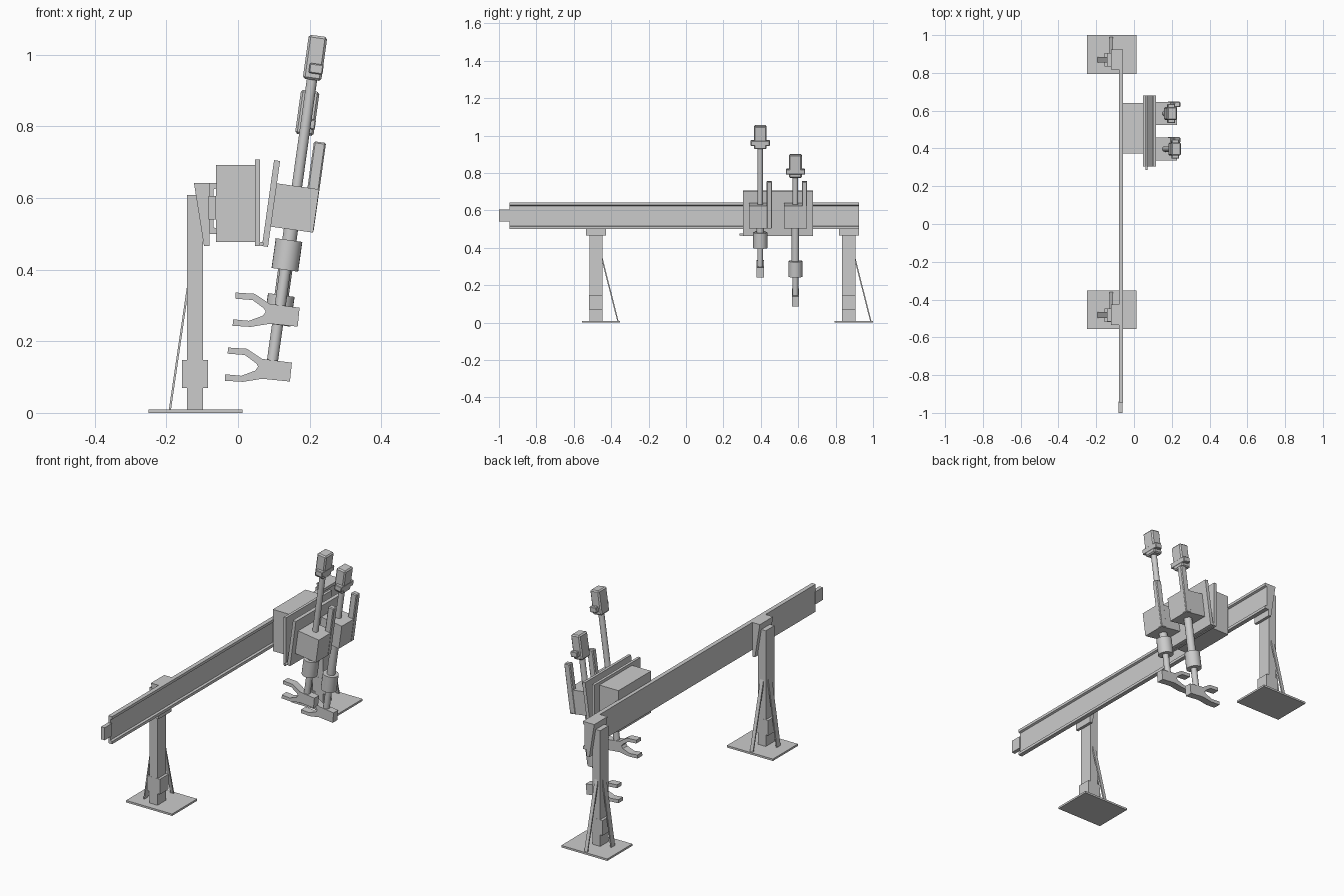
import bpy, bmesh, math
from mathutils import Matrix, Vector

if "Cube" in bpy.data.objects:
    bpy.data.objects.remove(bpy.data.objects["Cube"])

I = Matrix.Identity(4)
# Tilted frame of the arms: origin at the hinge, leaning 8 degrees towards +x
HINGE = Matrix.Translation((0.067, 0, 0.466)) @ Matrix.Rotation(math.radians(8), 4, 'Y')


def finish(bm, name, m):
    bmesh.ops.recalc_face_normals(bm, faces=bm.faces)
    mesh = bpy.data.meshes.new(name)
    bm.to_mesh(mesh)
    bm.free()
    ob = bpy.data.objects.new(name, mesh)
    bpy.context.collection.objects.link(ob)
    ob.matrix_world = m
    return ob


def box(name, x, y, z, m=I, bevel=0):
    bm = bmesh.new()
    size = (x[1] - x[0], y[1] - y[0], z[1] - z[0])
    mid = ((x[0] + x[1]) / 2, (y[0] + y[1]) / 2, (z[0] + z[1]) / 2)
    bmesh.ops.create_cube(bm, size=1, matrix=Matrix.Translation(mid) @ Matrix.Diagonal((*size, 1)))
    ob = finish(bm, name, m)
    if bevel:
        mod = ob.modifiers.new("bevel", 'BEVEL')
        mod.width, mod.segments = bevel, 1
    return ob


def prism(name, pts, y0, y1, m=I):
    """Profile in the xz plane, extruded along y."""
    bm = bmesh.new()
    f = bm.faces.new([bm.verts.new((x, y0, z)) for x, z in pts])
    ext = bmesh.ops.extrude_face_region(bm, geom=[f])
    verts = [v for v in ext['geom'] if isinstance(v, bmesh.types.BMVert)]
    bmesh.ops.translate(bm, verts=verts, vec=(0, y1 - y0, 0))
    return finish(bm, name, m)


def rod(name, a, b, r, m=I, sides=24):
    a, b = Vector(a), Vector(b)
    d = b - a
    bm = bmesh.new()
    bmesh.ops.create_cone(bm, cap_ends=True, segments=sides, radius1=r, radius2=r, depth=d.length,
                          matrix=Matrix.Translation((a + b) / 2) @ d.to_track_quat('Z', 'Y').to_matrix().to_4x4())
    ob = finish(bm, name, m)
    bpy.ops.object.select_all(action='DESELECT')
    ob.select_set(True)
    bpy.context.view_layer.objects.active = ob
    bpy.ops.object.shade_smooth_by_angle(angle=math.radians(40))
    return ob


# Two support stands
for i, yc in enumerate((-0.482, 0.870)):
    n = f"_{i + 1}"
    box("base_plate" + n, (-0.25, 0.013), (yc - 0.075, yc + 0.13), (0, 0.01))
    box("post" + n, (-0.143, -0.098), (yc - 0.035, yc + 0.035), (0.01, 0.608))
    box("post_sleeve" + n, (-0.157, -0.084), (yc - 0.0355, yc + 0.0355), (0.07, 0.148))
    prism("beam_bracket" + n, [(-0.123, 0.642), (-0.080, 0.642), (-0.080, 0.466), (-0.095, 0.466)],
          yc - 0.053, yc + 0.055)
    # flat diagonal braces, one behind and one at the side
    prism("rear_brace" + n, [(-0.143, 0.35), (-0.143, 0.31), (-0.187, 0.01), (-0.193, 0.01)],
          yc - 0.015, yc + 0.015)
    turn = Matrix.Translation((-0.121, yc, 0)) @ Matrix.Rotation(math.radians(90), 4, 'Z')
    prism("side_brace" + n, [(0.035, 0.35), (0.035, 0.32), (0.114, 0.01), (0.121, 0.01)],
          -0.009, 0.009, turn)

# Channel beam with rails along its top and bottom edges, and the end block
prism("beam", [(-0.080, 0.50), (-0.058, 0.50), (-0.058, 0.514), (-0.068, 0.518), (-0.068, 0.624),
               (-0.058, 0.628), (-0.058, 0.642), (-0.080, 0.642)], -0.945, 0.925)
box("beam_end_block", (-0.082, -0.062), (-1.0, -0.94), (0.54, 0.605))

# Carriage with its fixed plate and hinged plate
box("carriage", (-0.062, 0.047), (0.373, 0.64), (0.477, 0.692))
box("fixed_plate", (0.047, 0.061), (0.305, 0.68), (0.466, 0.707))
box("hinged_plate", (0, 0.017), (0.305, 0.68), (0, 0.242), HINGE)
rod("hinge_pin", (0.066, 0.287, 0.472), (0.066, 0.68, 0.472), 0.006, sides=12)

# Gripper side profile
GRIP = [(-0.055, -0.139), (-0.002, -0.135), (0.044, -0.157), (0.128, -0.156), (0.130, -0.209),
        (0.052, -0.212), (0.0, -0.228), (-0.050, -0.232), (-0.052, -0.214), (-0.007, -0.212),
        (0.030, -0.192), (0.036, -0.180), (0.030, -0.172), (-0.005, -0.153), (-0.053, -0.156)]
AXIS = 0.0735

# Two sliding gripper arms; the second one is lowered
for i, (yc, drop) in enumerate(((0.397, 0.0), (0.585, 0.155))):
    n = f"_{i + 1}"
    fixed = HINGE @ Matrix.Translation((0, yc, 0))
    slide = HINGE @ Matrix.Translation((0, yc, -drop))
    box("arm_housing" + n, (0.014, 0.136), (-0.061, 0.061), (0.057, 0.179), fixed)
    box("housing_guide" + n, (0.103, 0.137), (0.034, 0.063), (0.057, 0.31), fixed, 0.004)
    rod("arm_rod" + n, (AXIS, 0, -0.05), (AXIS, 0, 0.485), 0.0145, slide)
    rod("arm_neck" + n, (AXIS, 0, 0.02), (AXIS, 0, 0.09 + drop), 0.02, slide)
    rod("wrist_motor" + n, (AXIS - 0.001, 0, -0.057), (AXIS - 0.001, 0, 0.027), 0.0375, slide)
    rod("wrist_shaft" + n, (AXIS, 0, -0.16), (AXIS, 0, -0.05), 0.0155, slide)
    box("lift_motor" + n, (AXIS - 0.026, AXIS + 0.026), (-0.034, 0.034), (0.479, 0.603), slide, 0.006)
    box("motor_lugs" + n, (AXIS - 0.012, AXIS + 0.027), (-0.051, 0.051), (0.497, 0.525), slide, 0.003)
    prism("gripper" + n, GRIP, -0.019, 0.019, slide)
